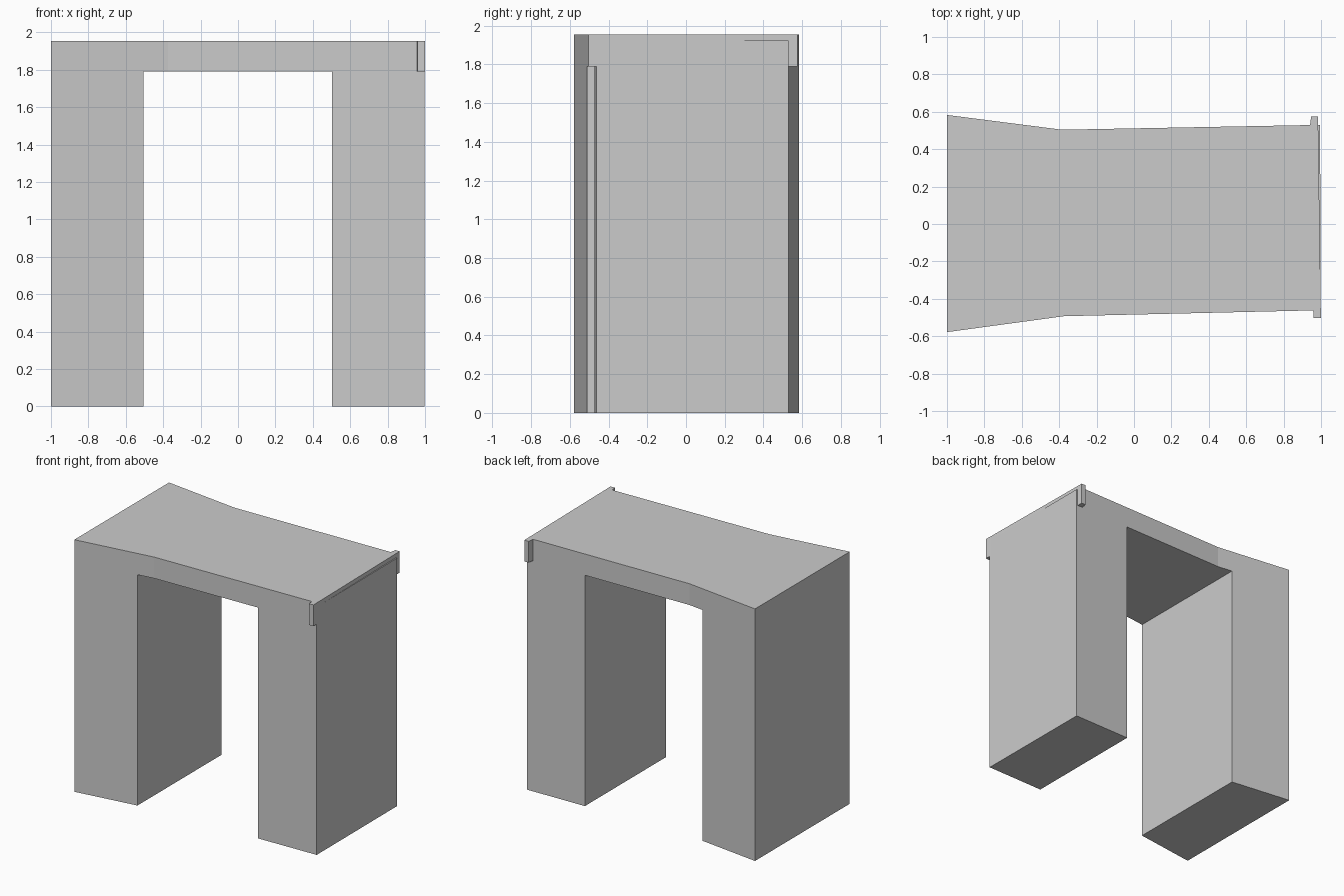
import bpy, bmesh

if "Cube" in bpy.data.objects:
    bpy.data.objects.remove(bpy.data.objects["Cube"])

HEIGHT, OPENING_TOP = 1.955, 1.79


def prism(name, plan, z0, z1):
    """Extrude a plan outline between two heights."""
    bm = bmesh.new()
    face = bm.faces.new([bm.verts.new((x, y, z0)) for x, y in plan])
    top = bmesh.ops.extrude_face_region(bm, geom=[face])["geom"]
    for v in top:
        if isinstance(v, bmesh.types.BMVert):
            v.co.z = z1
    bmesh.ops.recalc_face_normals(bm, faces=bm.faces)
    mesh = bpy.data.meshes.new(name)
    bm.to_mesh(mesh)
    bm.free()
    ob = bpy.data.objects.new(name, mesh)
    bpy.context.collection.objects.link(ob)
    return ob


def cut(target, cutter):
    mod = target.modifiers.new(cutter.name, 'BOOLEAN')
    mod.operation = 'DIFFERENCE'
    mod.solver = 'EXACT'
    mod.object = cutter
    cutter.hide_render = True
    cutter.hide_set(True)
    cutter.display_type = 'WIRE'


# Arch body: flared on the left, slightly skewed on the right
arch = prism("arch_body", [(-1, -0.578), (-0.375, -0.493), (0.998, -0.461),
                           (0.995, 0.53), (-0.385, 0.504), (-1, 0.583)], 0, HEIGHT)

# Passage between the two legs
cut(arch, prism("passage_cutter", [(-0.505, -1), (0.503, -1), (0.503, 1), (-0.505, 1)],
                -0.5, OPENING_TOP))

# Shallow tapering ledge along the top of the right end
cut(arch, prism("ledge_cutter", [(0.9995, -0.5), (1.1, -0.5), (1.1, 0.577), (0.984, 0.577)],
                1.923, 2.2))

# Small lugs sticking out at the front and back of the right end
prism("front_lug", [(0.957, -0.45), (0.961, -0.503), (1.0, -0.503), (0.999, -0.45)],
      OPENING_TOP, HEIGHT)
prism("back_lug", [(0.94, 0.52), (0.985, 0.52), (0.984, 0.575), (0.947, 0.575)],
      OPENING_TOP, HEIGHT)
